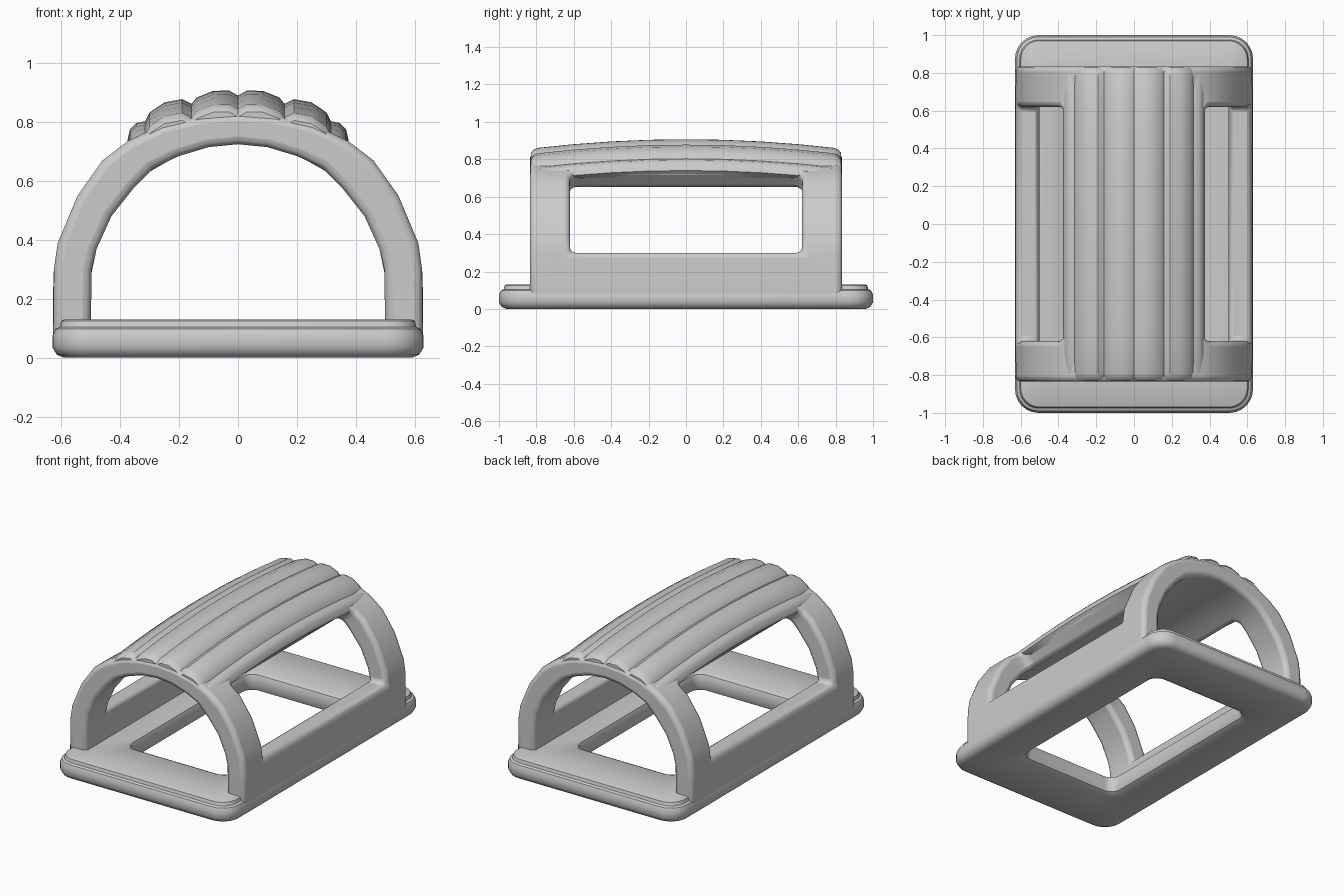
import bpy, bmesh, math

if "Cube" in bpy.data.objects:
    bpy.data.objects.remove(bpy.data.objects["Cube"])


def finish(name, bm, angle=40, bevel=0.0):
    bmesh.ops.recalc_face_normals(bm, faces=bm.faces[:])
    me = bpy.data.meshes.new(name)
    bm.to_mesh(me)
    bm.free()
    ob = bpy.data.objects.new(name, me)
    bpy.context.collection.objects.link(ob)
    if bevel:
        m = ob.modifiers.new("round", "BEVEL")
        m.width, m.segments = bevel, 3
        m.limit_method, m.angle_limit = "ANGLE", math.radians(40)
    bpy.ops.object.select_all(action="DESELECT")
    ob.select_set(True)
    bpy.context.view_layer.objects.active = ob
    bpy.ops.object.shade_smooth_by_angle(angle=math.radians(angle))
    return ob


def mirrored(half):
    """Half profile running from +x to the centre, completed to -x."""
    return half + [(-x, z) for x, z in reversed(half[:-1])]


def rounded_rect(hx, hy, r, z, n=6):
    pts = []
    for k, (sx, sy) in enumerate([(1, 1), (-1, 1), (-1, -1), (1, -1)]):
        for i in range(n + 1):
            a = math.pi / 2 * (k + i / n)
            pts.append((sx * (hx - r) + r * math.cos(a),
                        sy * (hy - r) + r * math.sin(a), z))
    return pts


# Base frame: stepped rounded plate with a rounded floor opening
section = [(.59, .96, .09, 0), (.615, .985, .11, .01), (.63, 1, .125, .035),
           (.63, 1, .125, .075), (.62, .99, .115, .098), (.605, .975, .10, .105),
           (.60, .97, .10, .125), (.59, .96, .09, .13), (.39, .66, .09, .13),
           (.36, .63, .07, .115), (.35, .62, .06, .09), (.35, .62, .06, .04),
           (.36, .63, .07, .015), (.39, .66, .09, 0)]
bm = bmesh.new()
rings = [[bm.verts.new(p) for p in rounded_rect(*s)] for s in section]
for i, a in enumerate(rings):
    b = rings[(i + 1) % len(rings)]
    for j in range(len(a)):
        k = (j + 1) % len(a)
        bm.faces.new((a[j], a[k], b[k], b[j]))
finish("base_frame", bm)

# Arched shell: thick cells, leaving out those of the two side windows
outer = mirrored([(.628, .05), (.625, .30), (.612, .39), (.545, .55), (.46, .67),
                  (.375, .735), (.26, .79), (.13, .82), (0, .83)])
inner = mirrored([(.50, .05), (.497, .30), (.48, .37), (.43, .48), (.355, .575),
                  (.285, .645), (.20, .685), (.10, .715), (0, .725)])
ys = [-.835, -.62, .62, .835]
n = len(outer) - 1
bm = bmesh.new()
V = {(s, i, j): bm.verts.new((x, y, z))
     for s, prof in enumerate((inner, outer))
     for i, (x, z) in enumerate(prof) for j, y in enumerate(ys)}


def solid(i, j):
    if not (0 <= i < n and 0 <= j < 3):
        return False
    return not (j == 1 and (1 <= i < 5 or 1 <= n - 1 - i < 5))


for i in range(n):
    for j in range(3):
        if not solid(i, j):
            continue
        for s in (0, 1):
            bm.faces.new([V[s, i, j], V[s, i + 1, j], V[s, i + 1, j + 1], V[s, i, j + 1]])
        for di, dj, p, q in ((-1, 0, (i, j), (i, j + 1)),
                             (1, 0, (i + 1, j), (i + 1, j + 1)),
                             (0, -1, (i, j), (i + 1, j)),
                             (0, 1, (i, j + 1), (i + 1, j + 1))):
            if not solid(i + di, j + dj):
                bm.faces.new([V[0, *p], V[0, *q], V[1, *q], V[1, *p]])
bmesh.ops.recalc_face_normals(bm, faces=bm.faces[:])
loose = [v for v in bm.verts if not v.link_faces]
bmesh.ops.delete(bm, geom=loose, context="VERTS")
# Round the upper window corners
corners = []
for i in (5, n - 5):
    for j in (1, 2):
        e = bm.edges.get((V[0, i, j], V[1, i, j]))
        if e:
            corners.append(e)
bmesh.ops.bevel(bm, geom=corners, offset=.05, offset_type="OFFSET", segments=3,
                profile=.5, affect="EDGES")
finish("arched_shell", bm, bevel=.028)

# Ribbed roof: scalloped section swept along a gentle bow
top = mirrored([(.375, .74), (.367, .775), (.345, .797), (.315, .803), (.30, .833),
                (.25, .867), (.19, .878), (.158, .862), (.14, .884), (.085, .906),
                (.03, .907), (0, .89)])
under = list(reversed(mirrored([(.34, .70), (.20, .74), (0, .775)])))
stations = [-.828, -.815, -.79] + [-.6 + .2 * k for k in range(7)] + [.79, .815, .828]
bm = bmesh.new()
loops = []
for y in stations:
    drop = .047 * (y / .8) ** 2
    if abs(y) > .82:
        drop += .022
    elif abs(y) > .8:
        drop += .006
    loops.append([bm.verts.new((x, y, z - drop)) for x, z in top] +
                 [bm.verts.new((x, y, z)) for x, z in under])
for a, b in zip(loops, loops[1:]):
    for j in range(len(a)):
        k = (j + 1) % len(a)
        bm.faces.new((a[j], a[k], b[k], b[j]))
# End caps as strips between the scallops and the underside
for a in (loops[0], loops[-1]):
    bm.faces.new(a)
finish("ribbed_roof", bm, angle=35)
